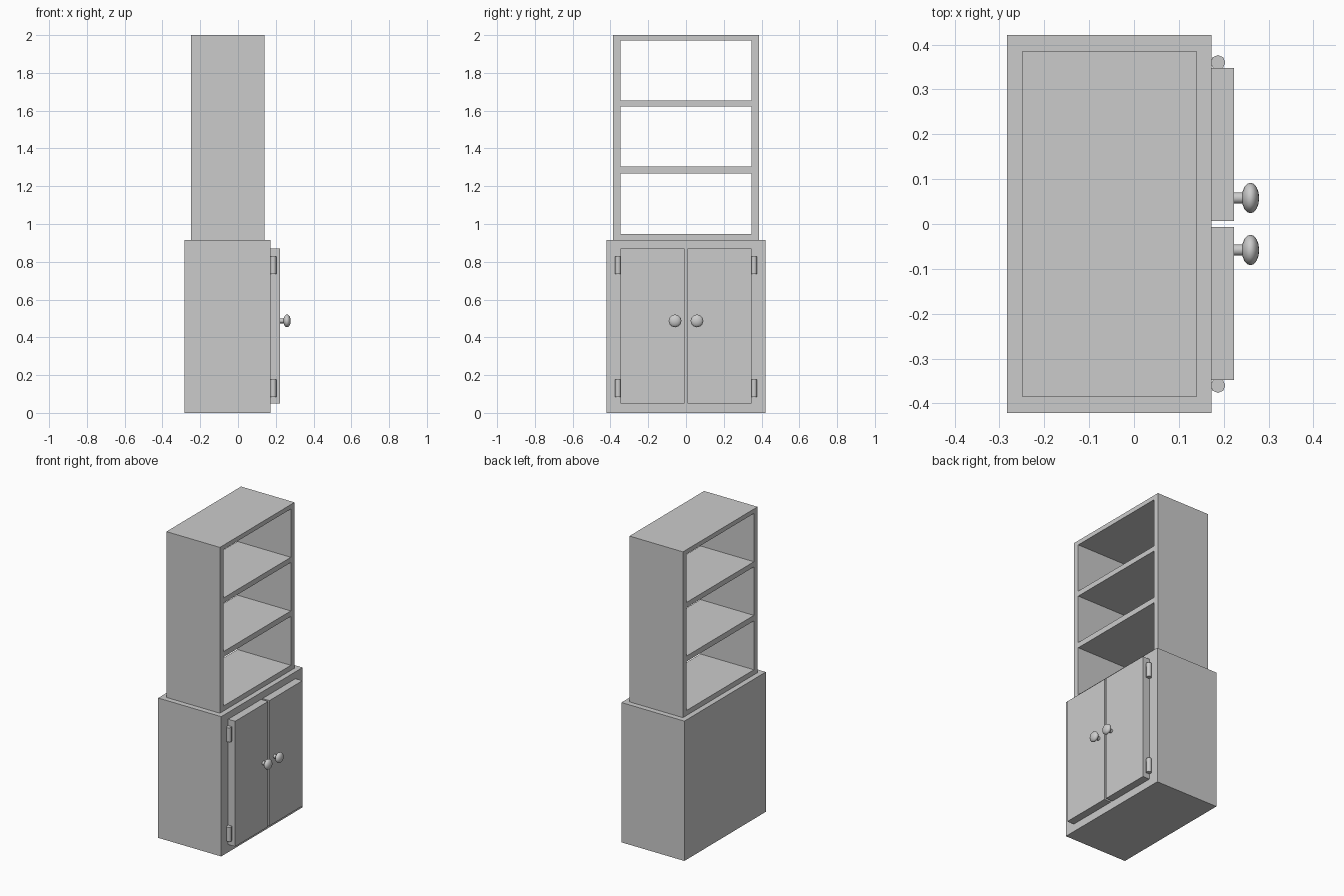
import bpy
from math import pi

if "Cube" in bpy.data.objects:
    bpy.data.objects.remove(bpy.data.objects["Cube"])


def box(name, x, y, z):
    """Box from (min, max) ranges on each axis."""
    bpy.ops.mesh.primitive_cube_add(size=1, location=[(a + b) / 2 for a, b in (x, y, z)])
    o = bpy.context.object
    o.name = name
    o.scale = [b - a for a, b in (x, y, z)]
    bpy.ops.object.transform_apply(location=False, rotation=False, scale=True)
    return o


def cylinder(name, loc, radius, depth, sides, rot=(0, 0, 0)):
    bpy.ops.mesh.primitive_cylinder_add(vertices=sides, radius=radius, depth=depth,
                                        location=loc, rotation=rot)
    o = bpy.context.object
    o.name = name
    bpy.ops.object.shade_smooth_by_angle(angle=pi / 3.5)
    return o


# Lower cabinet
box("cabinet_body", (-0.283, 0.173), (-0.421, 0.421), (0, 0.915))

# Open-backed upper shelf unit: horizontal boards between two uprights
UNIT_X = (-0.248, 0.139)
for name, z in (("unit_bottom", (0.915, 0.948)), ("lower_shelf", (1.268, 1.304)),
                ("upper_shelf", (1.621, 1.655)), ("unit_top", (1.971, 2.0))):
    box(name, UNIT_X, (-0.348, 0.348), z)

for side, s in (("left", -1), ("right", 1)):
    box(side + "_upright", UNIT_X, sorted((s * 0.348, s * 0.386)), (0.915, 2.0))

    # Door
    box(side + "_door", (0.173, 0.223), sorted((s * 0.007, s * 0.348)), (0.05, 0.87))

    # Hinge barrels
    for level, z in (("lower", 0.131), ("upper", 0.782)):
        cylinder(f"{side}_{level}_hinge", (0.187, s * 0.36, z), 0.0165, 0.094, 8)

    # Knob on a short stem
    cylinder(side + "_knob_stem", (0.235, s * 0.058, 0.487), 0.0125, 0.03, 12, (0, pi / 2, 0))
    bpy.ops.mesh.primitive_uv_sphere_add(segments=12, ring_count=8, radius=0.034,
                                         location=(0.2595, s * 0.058, 0.487),
                                         rotation=(0, pi / 2, 0))
    knob = bpy.context.object
    knob.name = side + "_knob"
    knob.scale.z = 0.0195 / 0.034
    bpy.ops.object.shade_smooth()
